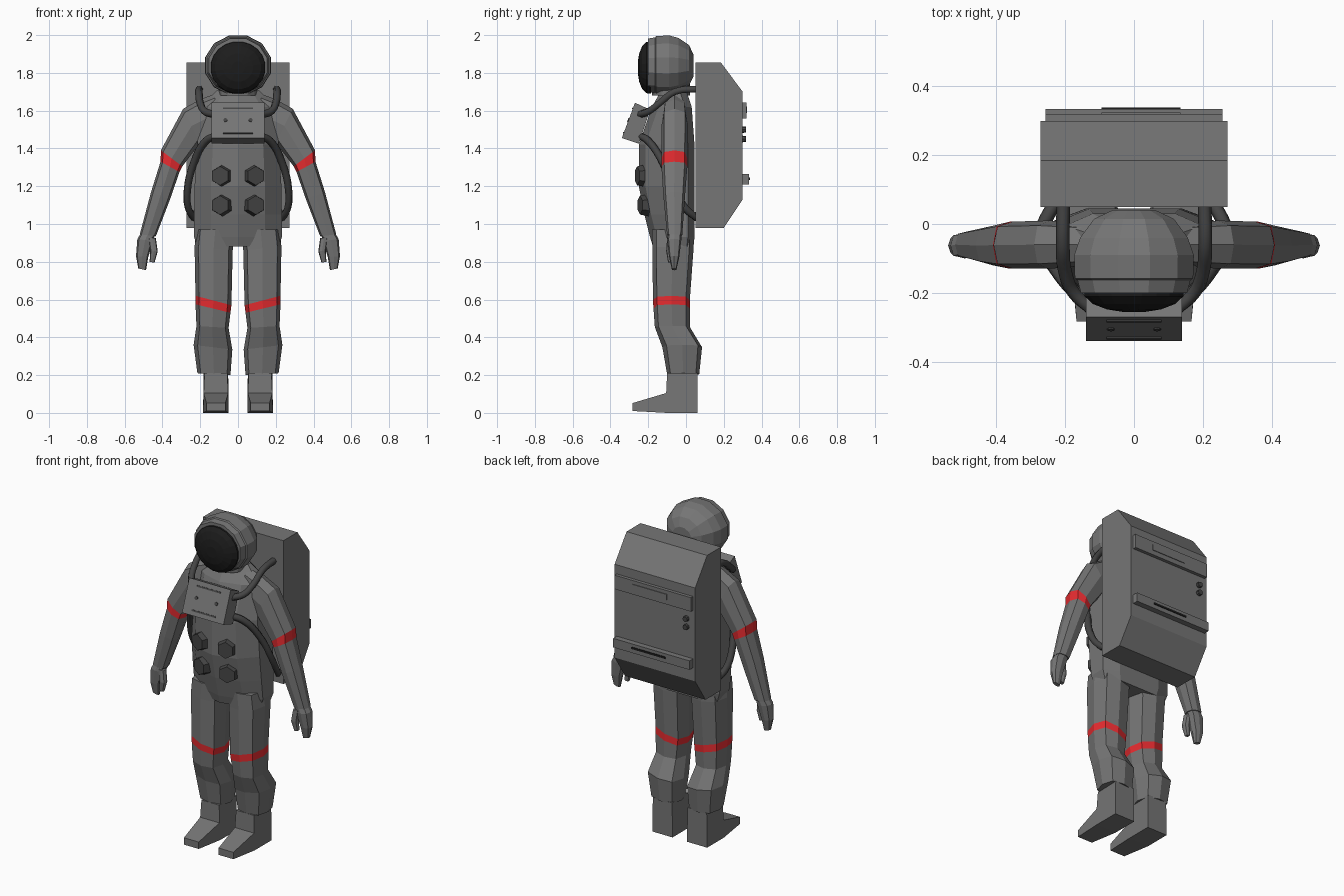
import bpy, bmesh, math
from mathutils import Vector, Matrix

if "Cube" in bpy.data.objects:
    bpy.data.objects.remove(bpy.data.objects["Cube"])


def material(name, rgb):
    m = bpy.data.materials.new(name)
    m.diffuse_color = (*rgb, 1)
    m.use_nodes = True
    m.node_tree.nodes["Principled BSDF"].inputs["Base Color"].default_value = m.diffuse_color
    return m


SUIT = material("suit grey", (0.18, 0.18, 0.18))
DARK = material("dark rubber", (0.06, 0.06, 0.06))
BLACK = material("visor black", (0.012, 0.012, 0.012))
RED = material("stripe red", (0.8, 0.025, 0.03))


def finish(name, bm, *mats):
    bmesh.ops.recalc_face_normals(bm, faces=bm.faces)
    me = bpy.data.meshes.new(name)
    bm.to_mesh(me)
    bm.free()
    for m in mats:
        me.materials.append(m)
    ob = bpy.data.objects.new(name, me)
    bpy.context.collection.objects.link(ob)
    return ob


def loft(name, rings, mats, red_band=None):
    """Skin closed rings of points; one band may take the second material."""
    bm = bmesh.new()
    vs = [[bm.verts.new(p) for p in r] for r in rings]
    n = len(vs[0])
    for k, (a, b) in enumerate(zip(vs, vs[1:])):
        for i in range(n):
            j = (i + 1) % n
            f = bm.faces.new((a[i], a[j], b[j], b[i]))
            f.material_index = 1 if k == red_band else 0
    bm.faces.new(vs[0])
    bm.faces.new(vs[-1])
    return finish(name, bm, *mats)


def limb(name, side, rows, mats, red_band=None):
    """Rows: outer x, outer z, inner x, inner z, front y, back y."""
    rings = []
    for ox, oz, ix, iz, yf, yb in rows:
        ring = []
        for i in range(8):
            a = i * math.pi / 4
            k = 1.12 if i % 2 else 1.0
            c, s = k * math.cos(a) / 2, k * math.sin(a) / 2
            ring.append((side * ((ox + ix) / 2 + c * (ox - ix)),
                         (yf + yb) / 2 + s * (yb - yf),
                         (oz + iz) / 2 + c * (oz - iz)))
        rings.append(ring)
    return loft(name, rings, mats, red_band)


def prism(name, profile, cx, halves, mat):
    """Side profile (y, z) widened along x, with a half width per point."""
    rings = [[(cx + s * h, y, z) for (y, z), h in zip(profile, halves)] for s in (-1, 1)]
    return loft(name, rings, [mat])


def box(name, loc, size, mat, tilt=0.0):
    bm = bmesh.new()
    mx = Matrix.Translation(loc) @ Matrix.Rotation(tilt, 4, 'X') @ Matrix.Diagonal((*size, 1))
    bmesh.ops.create_cube(bm, size=1, matrix=mx)
    return finish(name, bm, mat)


def knob(name, loc, direction, r1, r2, depth, sides, mat):
    bm = bmesh.new()
    rot = Vector(direction).to_track_quat('Z', 'Y').to_matrix().to_4x4()
    bmesh.ops.create_cone(bm, cap_ends=True, segments=sides, radius1=r1, radius2=r2,
                          depth=depth, matrix=Matrix.Translation(loc) @ rot)
    return finish(name, bm, mat)


def hose(name, pts, radius, mat):
    cu = bpy.data.curves.new(name, 'CURVE')
    cu.dimensions = '3D'
    cu.bevel_depth, cu.bevel_resolution = radius, 1
    cu.resolution_u, cu.use_fill_caps = 4, True
    sp = cu.splines.new('BEZIER')
    sp.bezier_points.add(len(pts) - 1)
    for b, p in zip(sp.bezier_points, pts):
        b.co = p
        b.handle_left_type = b.handle_right_type = 'AUTO'
    tmp = bpy.data.objects.new("hose_path", cu)
    bpy.context.collection.objects.link(tmp)
    dg = bpy.context.evaluated_depsgraph_get()
    me = bpy.data.meshes.new_from_object(tmp.evaluated_get(dg))
    bpy.data.objects.remove(tmp)
    me.materials.clear()
    me.materials.append(mat)
    bpy.context.collection.objects.link(bpy.data.objects.new(name, me))


def oval(y, rx, rz, cz, n):
    return [(rx * math.cos((i + .5) * math.tau / n), y,
             cz + rz * math.sin((i + .5) * math.tau / n)) for i in range(n)]


# Torso: z, half width, front y, back y
rings = []
for z, w, yf, yb in [(.88, .215, -.175, .04), (.93, .232, -.19, .045), (1.05, .232, -.22, .045),
                     (1.2, .23, -.25, .045), (1.42, .215, -.25, .045),
                     (1.62, .2, -.18, .03), (1.71, .11, -.13, .0)]:
    half = [(.62 * w, yf + .035), (w, yf * .48), (w, yb - .035), (.6 * w, yb)]
    pts = [(0, yf)] + half + [(-x, y) for x, y in reversed(half)]
    rings.append([(x, y, z) for x, y in pts])
loft("torso", rings, [SUIT])

# Neck, helmet and visor
knob("neck_ring", (0, -.08, 1.71), (0, 0, 1), .1, .1, .06, 12, SUIT)
loft("helmet", [oval(y, rx, rz, 1.84, 12) for y, rx, rz in
                [(.04, .065, .06), (.015, .12, .112), (-.04, .162, .15), (-.09, .18, .164),
                 (-.158, .178, .16), (-.163, .17, .153), (-.2, .16, .147)]], [SUIT])
loft("visor", [oval(y, rx, rz, 1.828, 20) for y, rx, rz in
               [(-.185, .147, .14), (-.21, .145, .137), (-.232, .122, .115),
                (-.248, .08, .075), (-.255, .035, .033)]], [BLACK])

for s, tag in ((1, "left"), (-1, "right")):
    # Arm with stripe, hand and thumb
    limb(tag + "_arm", s, [
        (.12, 1.69, .13, 1.47, -.12, .0), (.2, 1.66, .17, 1.44, -.125, .005),
        (.29, 1.61, .2, 1.43, -.13, .01), (.408, 1.39, .295, 1.305, -.13, .007),
        (.41, 1.33, .31, 1.275, -.13, .007), (.46, 1.17, .36, 1.13, -.12, -.005),
        (.52, .945, .435, .935, -.1, -.02)], [SUIT, RED], 3)
    limb(tag + "_hand", s, [
        (.515, .95, .44, .94, -.095, -.025), (.533, .92, .45, .91, -.1, -.025),
        (.54, .83, .475, .825, -.09, -.035), (.528, .765, .487, .755, -.075, -.05)], [SUIT])
    limb(tag + "_thumb", s, [
        (.475, .93, .435, .925, -.1, -.06), (.465, .86, .425, .855, -.105, -.065),
        (.468, .8, .442, .795, -.095, -.07)], [SUIT])

    # Leg with stripe, and boot
    limb(tag + "_leg", s, [
        (.22, .97, .02, .97, -.18, .04), (.23, .88, .028, .86, -.178, .04),
        (.225, .62, .035, .57, -.175, .02), (.225, .575, .04, .53, -.172, .02),
        (.22, .46, .05, .45, -.165, .02), (.235, .36, .03, .335, -.125, .085),
        (.215, .21, .04, .2, -.1, .07)], [SUIT, RED], 2)
    prism(tag + "_boot", [(.06, 0), (.06, .21), (-.1, .21), (-.105, .105), (-.283, .052),
                          (-.283, .01), (-.1, 0)], s * .117,
          [.068, .065, .06, .065, .05, .05, .068], SUIT)

    # Hoses from the pack over the shoulder and around the waist
    hose(tag + "_upper_hose", [(s * .205, .06, 1.715), (s * .207, -.06, 1.7), (s * .2, -.14, 1.64),
                               (s * .175, -.2, 1.595), (s * .12, -.25, 1.58)], .02, DARK)
    hose(tag + "_lower_hose", [(s * .11, -.25, 1.47), (s * .17, -.2, 1.44), (s * .235, -.12, 1.32),
                               (s * .268, -.06, 1.18), (s * .262, 0, 1.08), (s * .23, .06, 1.03)],
         .02, DARK)

    # Hexagonal chest knobs
    for z, row in ((1.255, "upper"), (1.1, "lower")):
        y = -.225 if z > 1.2 else -.21
        n = Vector((s * .3, -1, 0)).normalized()
        knob(f"{tag}_{row}_knob", Vector((s * .085, y, z)) + n * .01, n, .06, .05, .05, 6, DARK)

# Tilted chest control box with slots and buttons
prism("chest_box", [(-.27, 1.642), (-.34, 1.455), (-.25, 1.425), (-.19, 1.605)], 0, [.14] * 4, SUIT)
TILT = -math.atan2(.07, .187)


def on_chest(z):
    return -.27 - .07 * (1.642 - z) / .187


for z, nm in ((1.612, "upper"), (1.482, "lower")):
    box(nm + "_chest_slot", (0, on_chest(z), z), (.16, .008, .009), DARK, TILT)
for x in (-.067, .067):
    knob("chest_button", (x, on_chest(1.55), 1.55), (0, -.936, .35), .011, .011, .008, 8, DARK)

# Life support pack
prism("backpack", [(.05, .98), (.2, .98), (.3, 1.13), (.3, 1.7), (.185, 1.855), (.05, 1.855)],
      0, [.272] * 6, SUIT)
box("upper_pack_bar", (0, .305, 1.602), (.515, .03, .085), SUIT)
box("upper_pack_plate", (.02, .321, 1.605), (.23, .006, .035), SUIT)
box("lower_pack_bar", (0, .312, 1.237), (.515, .045, .055), SUIT)
box("pack_vent", (.02, .335, 1.24), (.23, .006, .012), BLACK)
for z in (1.5, 1.45):
    knob("pack_valve", (-.215, .305, z), (0, 1, 0), .018, .016, .025, 8, DARK)
